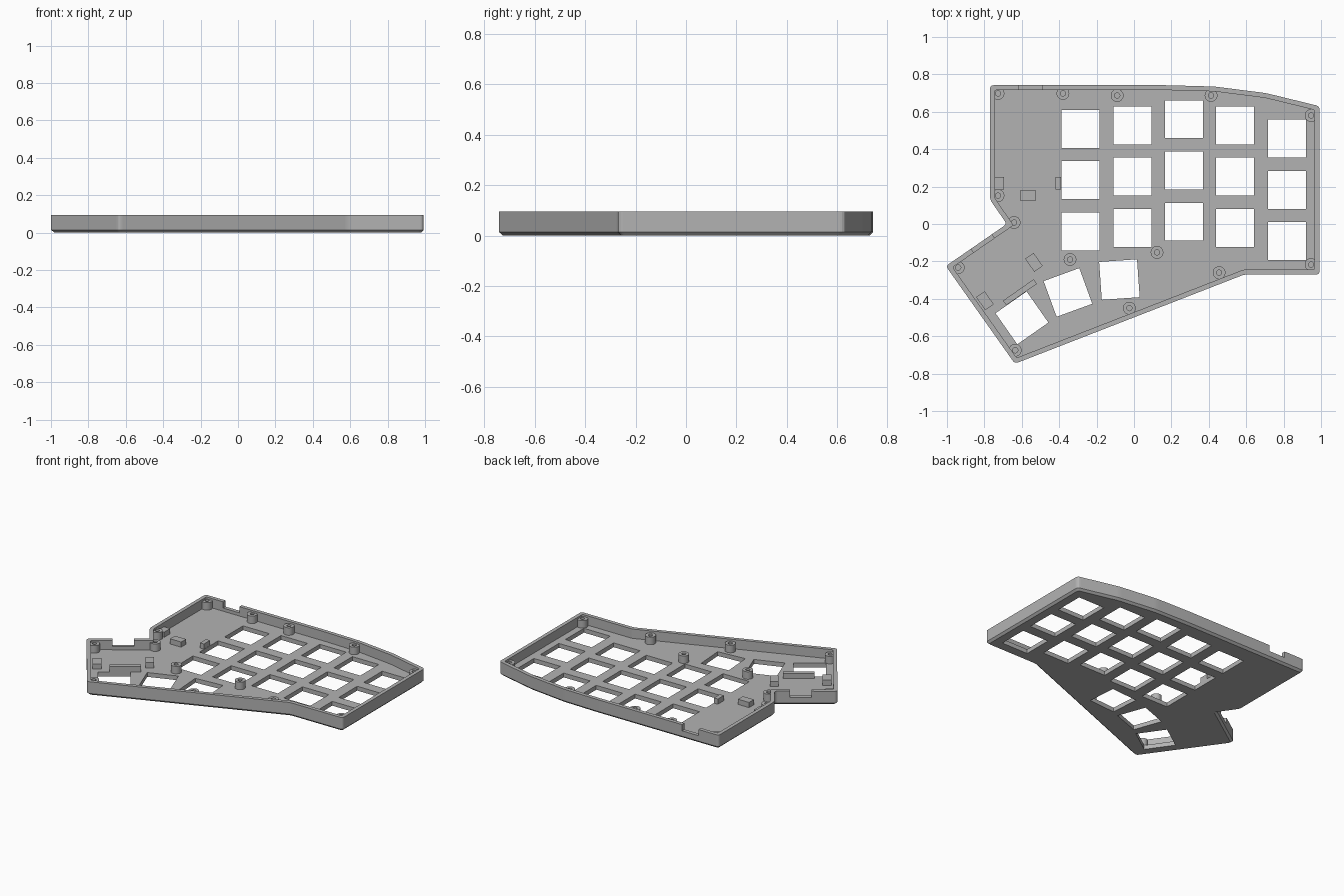
import bpy, bmesh, math
from mathutils import Vector, Matrix

cube = bpy.data.objects.get("Cube")
if cube:
    bpy.data.objects.remove(cube, do_unlink=True)

HEIGHT, FLOOR, WALL, CHAMFER = 0.095, 0.03, 0.026, 0.014
KEY, PITCH, TILT = 0.203, 0.274, math.radians(35)

grey = bpy.data.materials.new("case grey")
grey.use_nodes = True
COLOUR = (0.45, 0.45, 0.45, 1)
grey.diffuse_color = COLOUR
grey.node_tree.nodes["Principled BSDF"].inputs["Base Color"].default_value = COLOUR


def make_object(name, bm):
    bmesh.ops.recalc_face_normals(bm, faces=bm.faces)
    mesh = bpy.data.meshes.new(name)
    bm.to_mesh(mesh)
    bm.free()
    mesh.materials.append(grey)
    obj = bpy.data.objects.new(name, mesh)
    bpy.context.collection.objects.link(obj)
    return obj


def add_box(bm, x, y, z0, z1, sx, sy, angle=0):
    matrix = (Matrix.Translation((x, y, (z0 + z1) / 2)) @ Matrix.Rotation(angle, 4, 'Z')
              @ Matrix.Diagonal((sx, sy, z1 - z0, 1)))
    bmesh.ops.create_cube(bm, size=1, matrix=matrix)


def stack_loops(bm, loops):
    """Skin closed loops of equal length and cap both ends."""
    rings = [[bm.verts.new(p) for p in loop] for loop in loops]
    for a, b in zip(rings, rings[1:]):
        for i in range(len(a)):
            j = (i + 1) % len(a)
            bm.faces.new((a[i], a[j], b[j], b[i]))
    bm.faces.new(rings[0][::-1])
    bm.faces.new(rings[-1])


# Case outline, counter-clockwise
OUTLINE = [Vector(p) for p in (
    (-.77, .742), (-.77, .13), (-.68, 0), (-1.006, -.225), (-.637, -.747), (.59, -.27),
    (.992, -.27), (.992, .63), (.705, .70), (.43, .735), (.17, .742))]


def outline_loop(inset, z, cut):
    """Inset the outline with mitred corners, then round each corner."""
    n = len(OUTLINE)
    corners = []
    for i, p in enumerate(OUTLINE):
        d0 = (p - OUTLINE[i - 1]).normalized()
        d1 = (OUTLINE[(i + 1) % n] - p).normalized()
        n0, n1 = Vector((-d0.y, d0.x)), Vector((-d1.y, d1.x))
        corners.append(p + (n0 + n1) * inset / (1 + n0.dot(n1)))
    loop = []
    for i, p in enumerate(corners):
        a = p + (corners[i - 1] - p).normalized() * cut
        b = p + (corners[(i + 1) % n] - p).normalized() * cut
        for t in (0, .25, .5, .75, 1):
            q = a * (1 - t) ** 2 + p * 2 * t * (1 - t) + b * t * t
            loop.append((q.x, q.y, z))
    return loop


# Tray with chamfered underside
bm = bmesh.new()
stack_loops(bm, [outline_loop(CHAMFER, 0, .015), outline_loop(0, CHAMFER, .02),
                 outline_loop(0, HEIGHT, .02), outline_loop(WALL, HEIGHT, .01),
                 outline_loop(WALL, FLOOR, .01)])
tray = make_object("case_tray", bm)

# Cutters: key holes in staggered columns, thumb keys, cable notches
bm = bmesh.new()
for x, top in ((-.287, .508), (-.008, .527), (.267, .56), (.54, .527), (.818, .457)):
    for row in range(3):
        add_box(bm, x, top - row * PITCH, -.05, .06, KEY, KEY)
for x, y, deg in ((-.078, -.297, 4), (-.353, -.366, 20), (-.599, -.502, 35)):
    add_box(bm, x, y, -.05, .06, KEY, KEY, math.radians(deg))
add_box(bm, -.553, .74, .052, .2, .125, .1)
add_box(bm, -.815, -.096, .052, .2, .135, .09, TILT)
cutter = make_object("opening_cutter", bm)
cutter.hide_render = True

cut = tray.modifiers.new("openings", 'BOOLEAN')
cut.operation, cut.solver, cut.object = 'DIFFERENCE', 'EXACT', cutter
bpy.context.view_layer.update()
result = bpy.data.meshes.new_from_object(
    tray.evaluated_get(bpy.context.evaluated_depsgraph_get()))
tray.modifiers.clear()
tray.data = result
bpy.data.objects.remove(cutter, do_unlink=True)

# Hollow screw bosses
def circle(x, y, r, z, sides=24):
    return [(x + r * math.cos(math.tau * i / sides),
             y + r * math.sin(math.tau * i / sides), z) for i in range(sides)]


BOSSES = ((-.727, .698), (-.38, .698), (-.09, .687), (.412, .687), (.947, .58),
          (.947, -.217), (.455, -.26), (.123, -.152), (-.025, -.45), (-.342, -.19),
          (-.635, -.675), (-.94, -.233), (-.641, .008), (-.727, .152))
for x, y in BOSSES:
    bm = bmesh.new()
    stack_loops(bm, [circle(x, y, .034, FLOOR - .002), circle(x, y, .034, .082),
                     circle(x, y, .014, .082), circle(x, y, .014, FLOOR + .005)])
    boss = make_object("screw_boss", bm)
    boss.data.shade_smooth()
    boss.data.set_sharp_from_angle(angle=math.radians(30))

# Support blocks for the circuit boards
BLOCKS = (("board_stop_left", -.725, .217, .058, .066, 0),
          ("board_stop_front", -.567, .152, .085, .054, 0),
          ("board_stop_right", -.405, .217, .03, .066, 0),
          ("thumb_stop_right", -.535, -.205, .055, .085, TILT),
          ("thumb_stop_left", -.797, -.41, .055, .085, TILT),
          ("thumb_stop_bar", -.61, -.365, .2, .03, TILT))
for name, x, y, sx, sy, angle in BLOCKS:
    bm = bmesh.new()
    add_box(bm, x, y, FLOOR - .002, .066, sx, sy, angle)
    make_object(name, bm)
